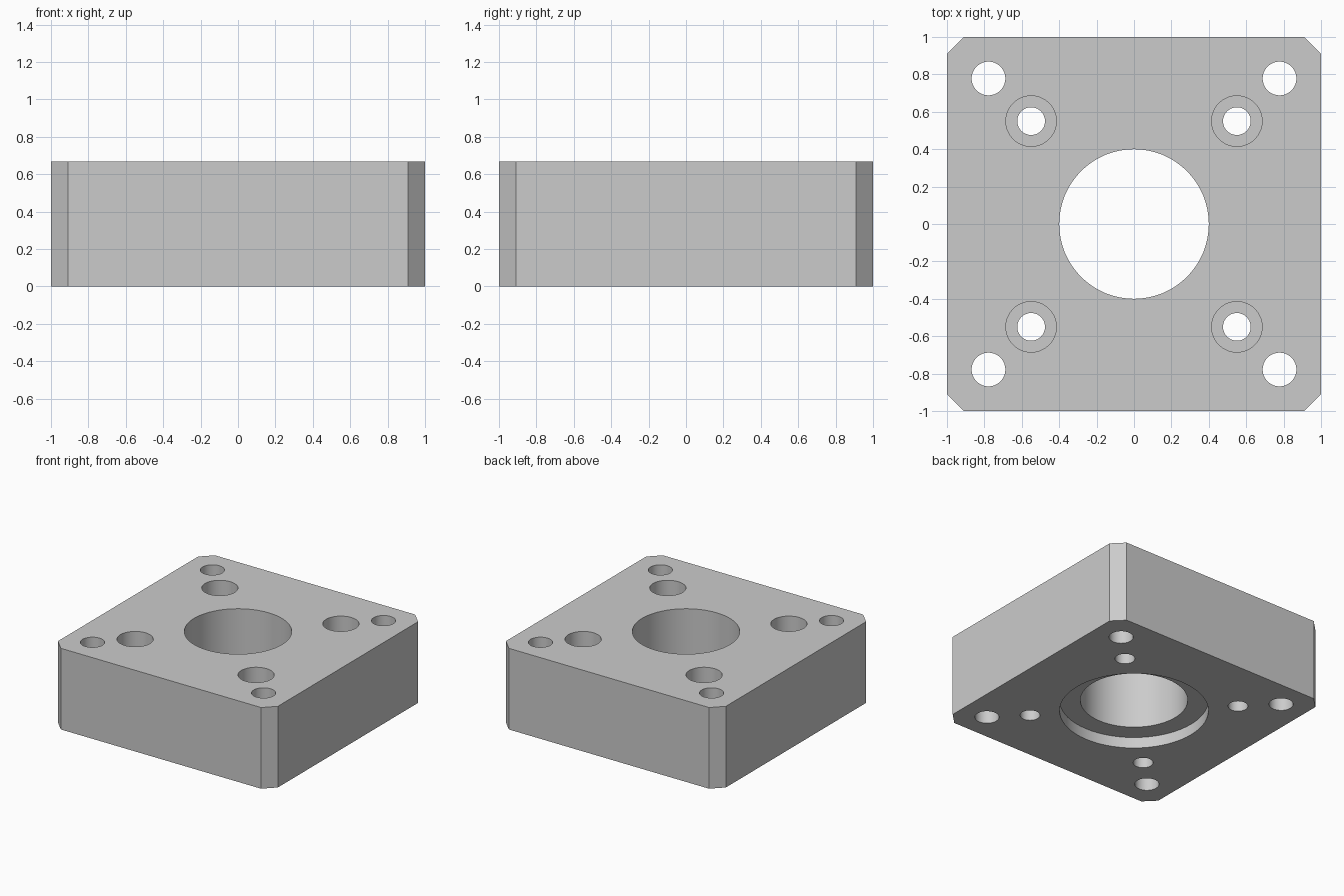
import bpy, bmesh, math
from mathutils import Matrix, Vector

default = bpy.data.objects.get("Cube")
if default:
    bpy.data.objects.remove(default, do_unlink=True)

HEIGHT = 0.667
CHAMFER = 0.09
OVER = 0.1          # cutter overshoot beyond the block
SEGMENTS = 64

grey = bpy.data.materials.new("machined_grey")
grey.use_nodes = True
colour = (0.6, 0.6, 0.6, 1)
grey.diffuse_color = colour
grey.node_tree.nodes["Principled BSDF"].inputs["Base Color"].default_value = colour


def make_object(name, bm):
    bmesh.ops.recalc_face_normals(bm, faces=bm.faces)
    mesh = bpy.data.meshes.new(name)
    bm.to_mesh(mesh)
    bm.free()
    mesh.materials.append(grey)
    obj = bpy.data.objects.new(name, mesh)
    bpy.context.collection.objects.link(obj)
    return obj


def add_stepped_plug(bm, x, y, steps):
    """Add a closed round plug; steps are (radius, z) from bottom to top."""
    rings = []
    for radius, z in steps:
        ring = bmesh.ops.create_circle(
            bm, segments=SEGMENTS, radius=radius,
            matrix=Matrix.Translation((x, y, z)))["verts"]
        rings.append(ring)
    for low, high in zip(rings, rings[1:]):
        for i in range(SEGMENTS):
            j = (i + 1) % SEGMENTS
            bm.faces.new((low[i], low[j], high[j], high[i]))
    bm.faces.new(rings[0])
    bm.faces.new(rings[-1])


# Square block with chamfered upright corners
bm = bmesh.new()
bmesh.ops.create_cube(bm, size=1, matrix=Matrix.Translation((0, 0, HEIGHT / 2))
                      @ Matrix.Diagonal((2, 2, HEIGHT, 1)))
uprights = [e for e in bm.edges
            if abs((e.verts[0].co - e.verts[1].co).normalized().z) > 0.9]
bmesh.ops.bevel(bm, geom=uprights, offset=CHAMFER, segments=1, affect='EDGES')
block = make_object("mounting_block", bm)

# All bores as one cutter
bm = bmesh.new()
bottom, top = -OVER, HEIGHT + OVER

# Central bore with a shallow recess underneath
add_stepped_plug(bm, 0, 0, [(0.555, bottom), (0.555, 0.09), (0.4, 0.09), (0.4, top)])

for sx in (-1, 1):
    for sy in (-1, 1):
        # Outer through hole
        add_stepped_plug(bm, sx * 0.778, sy * 0.778, [(0.09, bottom), (0.09, top)])
        # Inner screw hole, counterbored from above
        seat = HEIGHT - 0.16
        add_stepped_plug(bm, sx * 0.55, sy * 0.55,
                         [(0.074, bottom), (0.074, seat), (0.135, seat), (0.135, top)])
cutter = make_object("bore_cutter", bm)
cutter.hide_render = True

# Cut the bores and drop the cutter
cut = block.modifiers.new("bores", 'BOOLEAN')
cut.operation = 'DIFFERENCE'
cut.solver = 'EXACT'
cut.object = cutter
bpy.ops.object.select_all(action='DESELECT')
block.select_set(True)
bpy.context.view_layer.objects.active = block
bpy.ops.object.modifier_apply(modifier=cut.name)
bpy.data.objects.remove(cutter, do_unlink=True)

# Smooth bore walls, crisp edges
bpy.ops.object.shade_smooth_by_angle(angle=math.radians(30))
